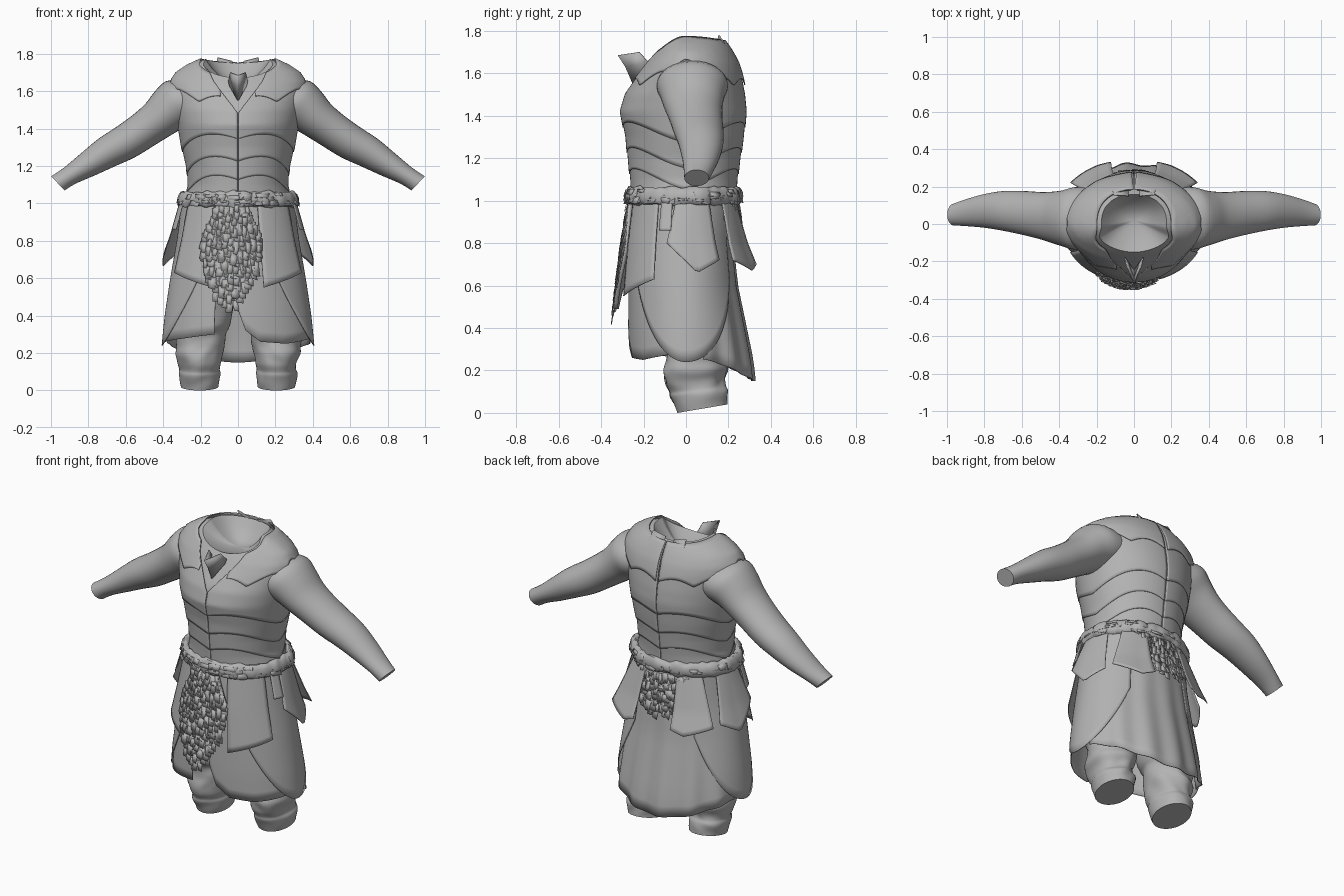
import bpy, bmesh, math, random
from mathutils import Vector, noise

random.seed(4)
cube = bpy.data.objects.get("Cube")
if cube:
    bpy.data.objects.remove(cube, do_unlink=True)

grey = bpy.data.materials.new("mid_grey")
grey.use_nodes = True
COLOUR = (0.45, 0.45, 0.45, 1)
grey.diffuse_color = COLOUR
grey.node_tree.nodes["Principled BSDF"].inputs["Base Color"].default_value = COLOUR

# Outlines: height, half width, front depth, back depth
TORSO = [(1.0, .285, .255, .235), (1.1, .262, .26, .24), (1.2, .268, .268, .25),
         (1.3, .29, .275, .262), (1.42, .31, .298, .272), (1.5, .325, .275, .264),
         (1.6, .345, .212, .245), (1.65, .342, .18, .23), (1.7, .312, .14, .205),
         (1.74, .255, .115, .18), (1.78, .17, .09, .15)]
SKIRT = [(.1, .405, .262, .325), (.25, .395, .265, .31), (.4, .38, .27, .28),
         (.6, .35, .268, .24), (.8, .315, .262, .22), (1.06, .28, .245, .225)]


def finish(bm, name, thick=0, angle=40):
    """Turn a bmesh into a smooth shaded grey object."""
    bmesh.ops.remove_doubles(bm, verts=bm.verts, dist=.0005)
    bmesh.ops.recalc_face_normals(bm, faces=bm.faces)
    mesh = bpy.data.meshes.new(name)
    bm.to_mesh(mesh)
    bm.free()
    mesh.materials.append(grey)
    ob = bpy.data.objects.new(name, mesh)
    bpy.context.collection.objects.link(ob)
    if thick:
        mod = ob.modifiers.new("thickness", "SOLIDIFY")
        mod.thickness = thick
        mod.offset = 0
    bpy.ops.object.select_all(action="DESELECT")
    ob.select_set(True)
    bpy.context.view_layer.objects.active = ob
    bpy.ops.object.shade_smooth_by_angle(angle=math.radians(angle))


def grid(name, rows, thick=0, caps=False):
    """Skin a list of point rows; caps closes the end rings."""
    bm = bmesh.new()
    vs = [[bm.verts.new(p) for p in row] for row in rows]
    for a, b in zip(vs, vs[1:]):
        for i in range(len(a) - 1):
            bm.faces.new((a[i], a[i + 1], b[i + 1], b[i]))
    if caps:
        for row in (vs[0], vs[-1]):
            bm.faces.new(row[:-1])
    finish(bm, name, thick)


def refine(stations, n):
    """Smoothly insert stations between the given ones (Catmull-Rom)."""
    pts = [stations[0]] + stations + [stations[-1]]
    out = []
    for a, b, c, d in zip(pts, pts[1:], pts[2:], pts[3:]):
        for i in range(n):
            k = i / n
            out.append([q + .5 * k * (r - p + k * (2 * p - 5 * q + 4 * r - w + k * (3 * (q - r) + w - p)))
                        for p, q, r, w in zip(a, b, c, d)])
    return out + [stations[-1]]


def point(table, t, z, off=0):
    """Point on an outline; angle t is 0 at the front, positive to the left."""
    zc = min(max(z, table[0][0]), table[-1][0])
    for a, b in zip(table, table[1:]):
        if zc <= b[0]:
            k = (zc - a[0]) / (b[0] - a[0])
            rx, yf, yb = (a[i] + (b[i] - a[i]) * k for i in (1, 2, 3))
            break
    s, c = math.sin(math.radians(t)), math.cos(math.radians(t))
    return Vector(((rx + off) * s, -((yf if c > 0 else yb) + off) * c, z))


def shell(name, table, t0, t1, lo, hi, off=0, flare=0, widen=1, ripple=0, thick=.005, nu=40, nv=14):
    """Curved plate between two angles and two height rules."""
    rows = []
    mid = (t0 + t1) / 2
    for j in range(nv + 1):
        v = j / nv
        row = []
        for i in range(nu + 1):
            t = t0 + (t1 - t0) * i / nu
            z = hi(t) + (lo(t) - hi(t)) * v
            ta = mid + (t - mid) * (widen + (1 - widen) * v)
            fold = ripple * v * math.sin(math.radians(t * 14))
            row.append(point(table, ta, z, off + flare * v + fold))
        rows.append(row)
    grid(name, rows, thick)


def line(*pts):
    """Height rule: straight pieces through (angle, height) pairs, using |angle|."""
    def f(t):
        a = abs(t)
        for (x0, y0), (x1, y1) in zip(pts, pts[1:]):
            if a <= x1:
                return y0 + (y1 - y0) * max(0, a - x0) / (x1 - x0)
        return pts[-1][1]
    return f


def level(z):
    return lambda t: z


def arch(base):
    """Twin arched lower edge, the same on front and back."""
    def f(t):
        a = abs(t)
        return base + .05 * math.cos(math.radians(2.4 * (min(a, 180 - a) - 25)))
    return f


def rim(t):
    """Neck opening: low at the front, high at the sides and back."""
    c = math.cos(math.radians(t))
    return 1.772 - (.1 * c ** 2.6 if c > 0 else .02 * c * c)


def v_neck(t):
    """Front opening cut into the neck rim."""
    return min(rim(t), 1.48 + .008 * abs(t))


def mantle_edge(t):
    a = abs(t)
    side = max(0, math.sin(math.radians(a))) ** 6
    return 1.54 + .035 * abs(math.sin(math.radians(a * 5))) + .09 * side


# Body under the armour, with a hollow at the neck
shell("body", TORSO, -180, 180, level(1.0), rim, -.012, nu=72, nv=28, thick=0)
ring = [point(TORSO, t, rim(t), -.012) for t in range(-180, 181, 5)]
bowl = []
for k in (0, .2, .4, .6, .8, 1):
    drop = k * (2 - k)
    bowl.append([Vector((p.x * (1 - k), p.y + (.02 - p.y) * k, p.z + (1.64 - p.z) * drop)) for p in ring])
grid("neck_hollow", bowl)

for s, side in ((1, "left"), (-1, "right")):
    # Armour plates, overlapping downwards
    def half(name, lo, hi, off, nv=12, a=.4, b=179.6, flare=0):
        shell(side + name, TORSO, a * s, b * s, lo, hi, off, flare, nu=72, nv=nv)
    half("_waist_plate", level(1.0), level(1.22), 0)
    half("_lower_band", arch(1.1), level(1.29), .004)
    half("_upper_band", arch(1.2), level(1.42), .008)
    half("_breastplate", arch(1.32), v_neck, .012, 20)
    half("_shoulder_mantle", mantle_edge, lambda t: v_neck(t) + .002, .016, 10, 15, 178.5, .006)

    # Half of the prow at the throat and a small point on the back collar
    grid(side + "_throat_prow", [[(0, -.25, 1.55), (s * .045, -.19, 1.63)],
                                 [(0, -.285, 1.63), (s * .05, -.18, 1.655)],
                                 [(0, -.32, 1.685), (s * .04, -.22, 1.70)]], .006)
    grid(side + "_collar_point", [[(s * .03, .2, 1.69), (s * .03, .15, 1.76)],
                                  [(s * .12, .21, 1.69), (s * .11, .155, 1.78)]], .006)

    # Arm: x, y, z, half height, half depth, tilt
    arm = [(.24, .03, 1.55, .12, .16, 25), (.31, .03, 1.54, .136, .168, 33),
           (.37, .03, 1.5, .124, .152, 37), (.43, .035, 1.447, .108, .138, 37),
           (.5, .045, 1.395, .1, .126, 36), (.6, .06, 1.328, .095, .117, 33),
           (.7, .07, 1.273, .086, .106, 33), (.8, .07, 1.21, .07, .09, 34),
           (.9, .06, 1.148, .053, .071, 37), (.963, .05, 1.107, .052, .058, 43)]
    rows = []
    for x, y, z, a, b, tilt in refine(arm, 3):
        n = Vector((math.sin(math.radians(tilt)), 0, math.cos(math.radians(tilt))))
        rows.append([])
        for i in range(33):
            q = math.tau * (i % 32) / 32
            p = Vector((x, y + b * math.sin(q), z)) + n * a * math.cos(q)
            rows[-1].append((p.x * s, p.y, p.z))
    grid(side + "_arm", rows, caps=True)

    # Baggy trouser leg: z, x, y, half width, half depth
    leg = [(.85, .13, .02, .13, .17), (.4, .18, .04, .15, .16), (.3, .2, .05, .135, .15),
           (.24, .205, .045, .128, .14), (.19, .21, .045, .128, .148), (.14, .205, .045, .114, .138),
           (.1, .205, .055, .106, .128), (.07, .205, .062, .112, .132), (0, .205, .078, .1, .118)]
    rows = []
    for z, x, y, a, b in refine(leg, 5):
        rows.append([])
        for i in range(49):
            q = math.tau * (i % 48) / 48
            c, d = math.cos(q), math.sin(q)
            calm = min(1, z / .05)
            k = 1 + .1 * calm * noise.noise((c * 1.3 + s * 3, d * 1.3, z * 13 + c * .8))
            lift = .02 * (1 + d) * max(0, 1 - z / .35)
            rows[-1].append((s * (x + a * c * k), y + b * d * k, z + lift))
    grid(side + "_trouser_leg", rows, caps=True)

    # Long side skirt panel with a rounded hem
    shell(side + "_side_skirt", SKIRT, 32 * s, 146 * s,
          lambda t: .24 + .4 * (abs(abs(t) - 90) / 57) ** 2.1, level(1.03), .01)

    # Hanging hip plates
    top = level(1.02)
    shell(side + "_front_tasset", SKIRT, 20 * s, 61 * s, line((20, .55), (61, .63)), top,
          .014, .03, 1, nu=10)
    shell(side + "_side_tasset", SKIRT, 74 * s, 122 * s, line((74, .8), (100, .66), (122, .72)), top,
          .014, .055, .75, nu=12)
    shell(side + "_rear_tasset", SKIRT, 130 * s, 164 * s, line((130, .72), (154, .67), (164, .7)), top,
          .014, .1, .8, nu=10)
    shell(side + "_hip_strap", SKIRT, 66 * s, 77 * s, level(.86), top, .03, .025, 1, nu=4)

# Front and back skirt panels
shell("right_front_skirt", SKIRT, -80, -19, line((19, .30), (45, .28), (80, .26)), level(1.03))
shell("left_front_skirt", SKIRT, 0, 80, line((0, .43), (6, .32), (18, .26), (40, .25), (80, .28)), level(1.03))
shell("back_skirt", SKIRT, 105, 255,
      lambda t: .15 + .11 * math.sin(math.radians(t)) ** 2, level(1.03), 0, 0, 1, .008, nu=90)

# Fur belt: lumpy ring
rows = []
for i in range(145):
    t = 360 * (i % 144) / 144
    rows.append([])
    for j in range(17):
        q = math.tau * (j % 16) / 16
        p = point(SKIRT, t, 1.022)
        k = 1 + .35 * noise.noise(p * 25 + Vector((0, 0, math.cos(q))))
        rows[-1].append(point(SKIRT, t, 1.022 + .042 * k * math.sin(q), .016 + .026 * k * math.cos(q)))
grid("fur_belt", rows)


def tufts(name, items):
    """Small hanging locks: angle, height, reach, width, length."""
    bm = bmesh.new()
    for t, z, off, w, h in items:
        dt = math.degrees(w / .3) / 2
        skew = random.uniform(-1.2, 1.2)
        quad = [point(SKIRT, t - dt, z, off), point(SKIRT, t + dt, z, off),
                point(SKIRT, t + dt * .8 + skew, z - h, off + .008),
                point(SKIRT, t - dt * .8 + skew, z - h * random.uniform(.75, 1), off + .008)]
        bm.faces.new([bm.verts.new(p) for p in quad])
    finish(bm, name, .002)


tufts("belt_tufts", [(random.uniform(0, 360), random.uniform(1.01, 1.055), random.uniform(.03, .04),
                      random.uniform(.03, .08), random.uniform(.015, .035)) for _ in range(90)])


def fur_apron(name, mid, z0, z1, width, reach):
    """Tapering pelt made from a backing plate and rows of locks."""
    def half(z):
        k = (z0 - z) / (z0 - z1)
        return width * (.6 + 1.2 * k if k < .33 else 1.0 - .84 * ((k - .33) / .67) ** 1.6)

    def out(z):
        return .015 + reach * (z0 - z) / (z0 - z1)
    steps = [z0 + (z1 - z0) * i / 19 for i in range(20)]
    grid(name + "_backing", [[point(SKIRT, mid + half(z) * u / 6, z, out(z)) for u in range(-6, 7)]
                             for z in steps], .02)
    locks = []
    for z in steps:
        n = max(3, int(half(z) / 2.2))
        for i in range(n):
            u = (2 * i / (n - 1) - 1) * half(z) * .95
            locks.append((mid + u, z + random.uniform(-.012, .012), out(z) + random.uniform(.01, .014),
                          random.uniform(.018, .035), random.uniform(.04, .07)))
    tufts(name + "_locks", locks)


fur_apron("front_fur", -6, .99, .49, 26, .048)
fur_apron("back_fur", 180, .99, .79, 42, .03)
